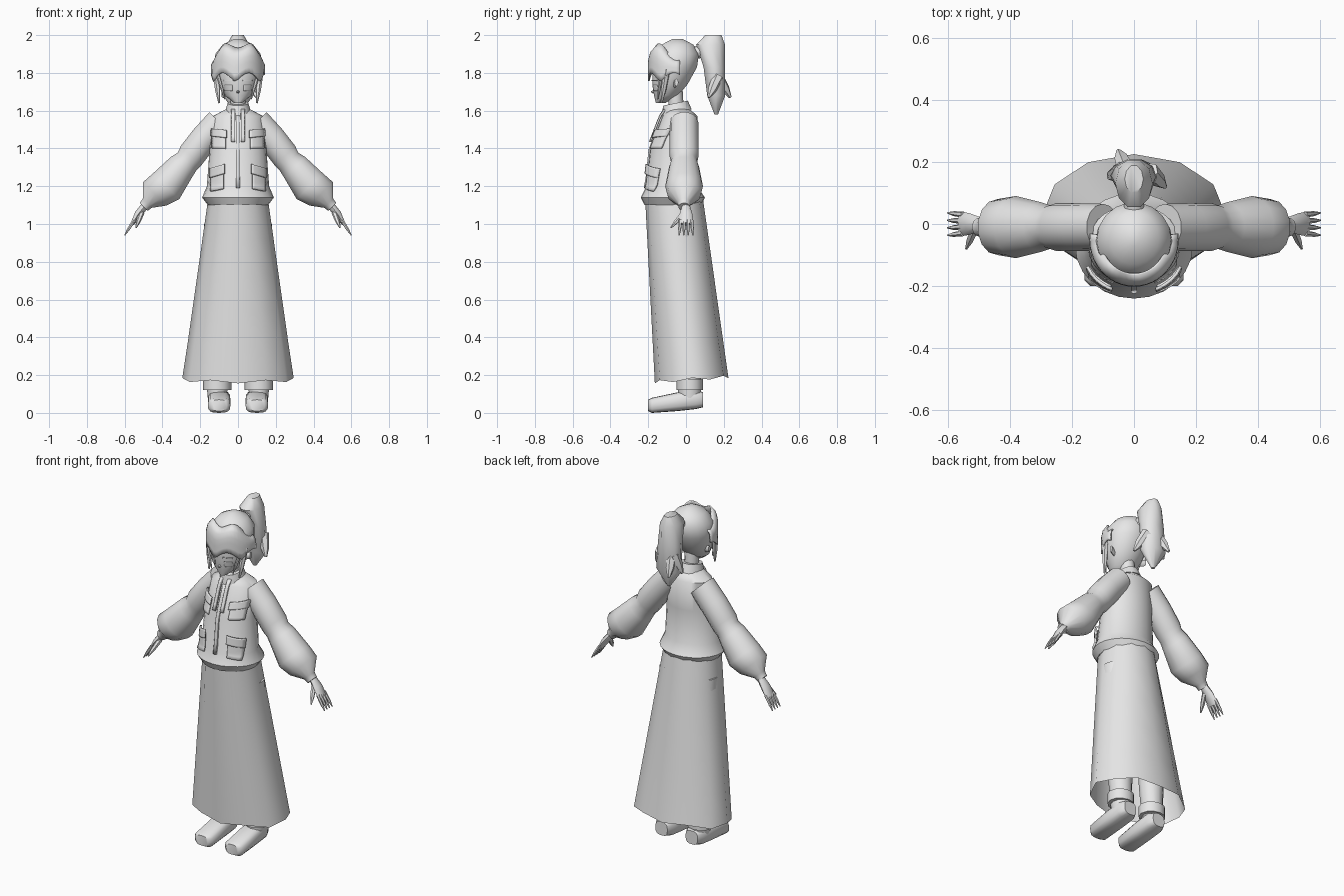
import bpy, bmesh, math
from mathutils import Vector

if "Cube" in bpy.data.objects:
    bpy.data.objects.remove(bpy.data.objects["Cube"])

shade = (0.8, 0.8, 0.8, 1)
grey = bpy.data.materials.new("light grey")
grey.use_nodes = True
grey.diffuse_color = shade
grey.node_tree.nodes["Principled BSDF"].inputs["Base Color"].default_value = shade

X, Y, Z = Vector((1, 0, 0)), Vector((0, 1, 0)), Vector((0, 0, 1))
sin, cos, pi = math.sin, math.cos, math.pi
made = []


def finish(name, bm, mirror=False, thick=0):
    bmesh.ops.recalc_face_normals(bm, faces=bm.faces)
    mesh = bpy.data.meshes.new(name)
    bm.to_mesh(mesh)
    bm.free()
    mesh.materials.append(grey)
    ob = bpy.data.objects.new(name, mesh)
    bpy.context.collection.objects.link(ob)
    if thick:
        solid = ob.modifiers.new("thickness", 'SOLIDIFY')
        solid.thickness, solid.offset = thick, 0
    if mirror:
        ob.modifiers.new("mirror", 'MIRROR')
    made.append(ob)
    return ob


def skin(bm, rows, closed=False):
    """Join rows of points with quads."""
    rings = [[bm.verts.new(point) for point in row] for row in rows]
    count = len(rings[0])
    for low, high in zip(rings, rings[1:]):
        for i in range(count if closed else count - 1):
            j = (i + 1) % count
            bm.faces.new((low[i], low[j], high[j], high[i]))
    return rings


def loft(name, rings, sides=12, u=X, v=Y, power=1, tilt=0, cap=True, mirror=False):
    """Each ring has a centre and two radii, along u and v."""
    bm, rows = bmesh.new(), []
    soft = lambda value: math.copysign(abs(value) ** power, value)
    for centre, a, b in rings:
        row = []
        for i in range(sides):
            angle = 2 * pi * i / sides
            spoke = u * a * soft(cos(angle)) + v * b * soft(sin(angle))
            row.append(Vector(centre) + spoke + Z * tilt * spoke.y)
        rows.append(row)
    ends = skin(bm, rows, True)
    if cap:
        bm.faces.new(ends[0])
        bm.faces.new(ends[-1])
    return finish(name, bm, mirror)


def upright(profile, x=0):
    """Turn (height, front, back, half width) into level rings."""
    return [((x, (front + back) / 2, z), half, (back - front) / 2)
            for z, front, back, half in profile]


def spike(name, start, end, radius, mirror=True):
    """Tapered strand or finger between two points."""
    start, end = Vector(start), Vector(end)
    u = (end - start).orthogonal().normalized()
    v = u.cross(end - start).normalized()
    rings = [(start, radius, radius), (start.lerp(end, 0.6), radius * 0.8, radius * 0.8),
             (end, radius / 4, radius / 4)]
    return loft(name, rings, sides=6, u=u, v=v, mirror=mirror)


def front_of(profile, x, z):
    """Front surface of an upright form at a given place."""
    for low, high in zip(profile, profile[1:]):
        if z <= high[0]:
            break
    t = (z - low[0]) / (high[0] - low[0])
    _, front, back, half = [p + (q - p) * t for p, q in zip(low, high)]
    bend = math.sqrt(max(0, 1 - (x / half) ** 2))
    return (front + back) / 2 - bend * (back - front) / 2


def patch(name, profile, x, z, width, height, gap, slant=0, thick=0.01, mirror=True):
    """Thin panel that follows the front of an upright form."""
    bm, rows, steps = bmesh.new(), [], 6
    for i in range(steps + 1):
        row = []
        for j in range(steps + 1):
            dx = width * (j / steps - 0.5)
            pz = z + height * (i / steps - 0.5) - slant * dx
            row.append((x + dx, front_of(profile, x + dx, pz) - gap, pz))
        rows.append(row)
    skin(bm, rows)
    return finish(name, bm, mirror, thick)


# Long skirt, open below, with a rippled hem
cuts = [i / 5 for i in range(6)]
skirt = loft("skirt", upright([(1.12 - 0.95 * t, 0.05 * t - 0.215, 0.09 + 0.135 * t, 0.16 + 0.135 * t)
                               for t in cuts]), tilt=0.07, cap=False)
for vert in list(skirt.data.vertices)[-12::2]:
    vert.co.z += 0.015

# Legs, boot cuffs and shoes
loft("leg", upright([(0.08, -0.04, 0.08, 0.05), (0.3, -0.05, 0.08, 0.07), (1, -0.1, 0.04, 0.07)], 0.11),
     mirror=True)
loft("boot_cuff", upright([(0.12, -0.05, 0.09, 0.075), (0.18, -0.05, 0.09, 0.075)], 0.11), mirror=True)
shoe = [((0.1, y, z), a, b) for y, z, a, b in
        ((-0.2, 0.04, 0.04, 0.03), (-0.18, 0.04, 0.06, 0.04), (-0.04, 0.06, 0.06, 0.05),
         (0.05, 0.07, 0.06, 0.05), (0.09, 0.07, 0.04, 0.04))]
loft("shoe", shoe, sides=16, v=Z, power=0.7, mirror=True)

# Jacket with a rolled hem and a stand collar
jacket = [(1.1, -0.22, 0.08, 0.16), (1.14, -0.24, 0.1, 0.19), (1.2, -0.21, 0.06, 0.165),
          (1.4, -0.19, 0.06, 0.15), (1.57, -0.125, 0.06, 0.135), (1.61, -0.1, 0.02, 0.06)]
loft("jacket_body", upright(jacket), sides=24)
loft("collar", upright([(1.59, -0.13, 0.03, 0.07), (1.64, -0.12, 0.01, 0.055)]), sides=16, tilt=0.2)

# Puffed sleeves, pinched at the elbow and wrist
across = Vector((1, 0, 1)).normalized()
sleeve = [((x, -0.01, z), r, r) for x, z, r in
          ((0.1, 1.54, 0.075), (0.18, 1.45, 0.077), (0.25, 1.36, 0.077), (0.27, 1.33, 0.07), (0.3, 1.3, 0.08),
           (0.38, 1.2, 0.1), (0.44, 1.16, 0.09), (0.48, 1.11, 0.035), (0.5, 1.09, 0.03))]
loft("sleeve", sleeve, sides=14, u=Y, v=across, mirror=True)

# Hands
loft("palm", [((0.49, 0, 1.1), 0.02, 0.02), ((0.53, 0, 1.05), 0.035, 0.02), ((0.56, 0, 1), 0.04, 0.01)],
     sides=8, u=Y, v=across, mirror=True)
for i, finger in enumerate(("index", "middle", "ring", "little")):
    y = 0.02 * i - 0.03
    spike(finger + "_finger", (0.55, y, 1.02), (0.6, y * 1.2, 0.94), 0.01)
spike("thumb", (0.51, -0.01, 1.06), (0.54, -0.08, 0.98), 0.015)

# Pockets, flaps, front band and drawstrings
patch("chest_pocket", jacket, 0.1, 1.44, 0.07, 0.08, 0.01)
patch("chest_flap", jacket, 0.1, 1.48, 0.08, 0.04, 0.02, slant=-0.1)
patch("hip_pocket", jacket, 0.11, 1.23, 0.07, 0.1, 0.015, slant=0.2)
patch("hip_flap", jacket, 0.11, 1.28, 0.08, 0.05, 0.025, slant=0.3)
patch("drawstring", jacket, 0.025, 1.52, 0.02, 0.17, 0.015)
patch("front_band", jacket, 0, 1.39, 0.02, 0.4, 0.003, mirror=False)

# Neck, head and face
loft("neck", upright([(1.58, -0.09, -0.01, 0.04), (1.75, -0.1, -0.02, 0.04)]))
head = [(1.64, -0.16, -0.11, 0.02), (1.68, -0.17, -0.04, 0.07), (1.74, -0.18, 0.01, 0.1),
        (1.83, -0.18, 0.06, 0.125), (1.9, -0.17, 0.07, 0.12), (1.95, -0.13, 0.04, 0.08),
        (1.98, -0.07, -0.02, 0.02)]
loft("head", upright(head), sides=18)
patch("eye", head, 0.05, 1.72, 0.04, 0.03, 0.002, thick=0.004)
patch("brow", head, 0.05, 1.76, 0.05, 0.006, 0.003, thick=0.004)
spike("nose", (0, -0.165, 1.7), (0, -0.185, 1.7), 0.01, mirror=False)
loft("ear", [((0.09, -0.06, 1.74), 0.01, 0.02), ((0.12, -0.05, 1.75), 0.01, 0.02)],
     sides=8, u=Y, v=Z, mirror=True)

# Swept fringe: a scalloped shell around the brow
columns = 24
rows = []
for t in cuts:
    row, pull = [], 1.02 - 0.25 * (1 - t) ** 6
    for i in range(columns + 1):
        angle = 1.7 * (2 * i / columns - 1)
        top = 1.93 + 0.05 * sin(2 * angle) ** 2 - 0.06 * sin(angle) ** 2
        tip = 1.75 + 0.05 * abs(sin(3 * angle + 0.3))
        row.append((0.137 * sin(angle) * pull, -0.05 - 0.145 * cos(angle) * pull, top + (tip - top) * t))
    rows.append(row)
bm = bmesh.new()
skin(bm, rows)
finish("fringe", bm, thick=0.008)

# Loose locks beside the face
spike("side_lock", (0.12, -0.1, 1.82), (0.1, -0.13, 1.64), 0.018)
spike("thin_lock", (0.11, -0.13, 1.8), (0.07, -0.15, 1.66), 0.01)

# Ponytail with its tie and stray tips
loft("hair_tie", [((0, 0.03, 1.9), 0.035, 0.035), ((0, 0.1, 1.92), 0.03, 0.035)], v=Z)
loft("ponytail", upright([(2, 0.1, 0.19, 0.03), (1.95, 0.05, 0.21, 0.06), (1.83, 0.09, 0.21, 0.07),
                          (1.68, 0.11, 0.21, 0.08), (1.58, 0.15, 0.17, 0.01)]), sides=10)
for side, x, y in (("right", -0.05, 0.235), ("left", 0.1, 0.12), ("lower", -0.08, 0.15)):
    spike(side + "_ponytail_tip", (x / 2, 0.17, 1.78), (x, y, 1.67), 0.03, mirror=False)

# Smooth shading with crisp edges
bpy.ops.object.select_all(action='DESELECT')
for ob in made:
    ob.select_set(True)
bpy.context.view_layer.objects.active = made[0]
bpy.ops.object.shade_smooth_by_angle(angle=math.radians(50))
